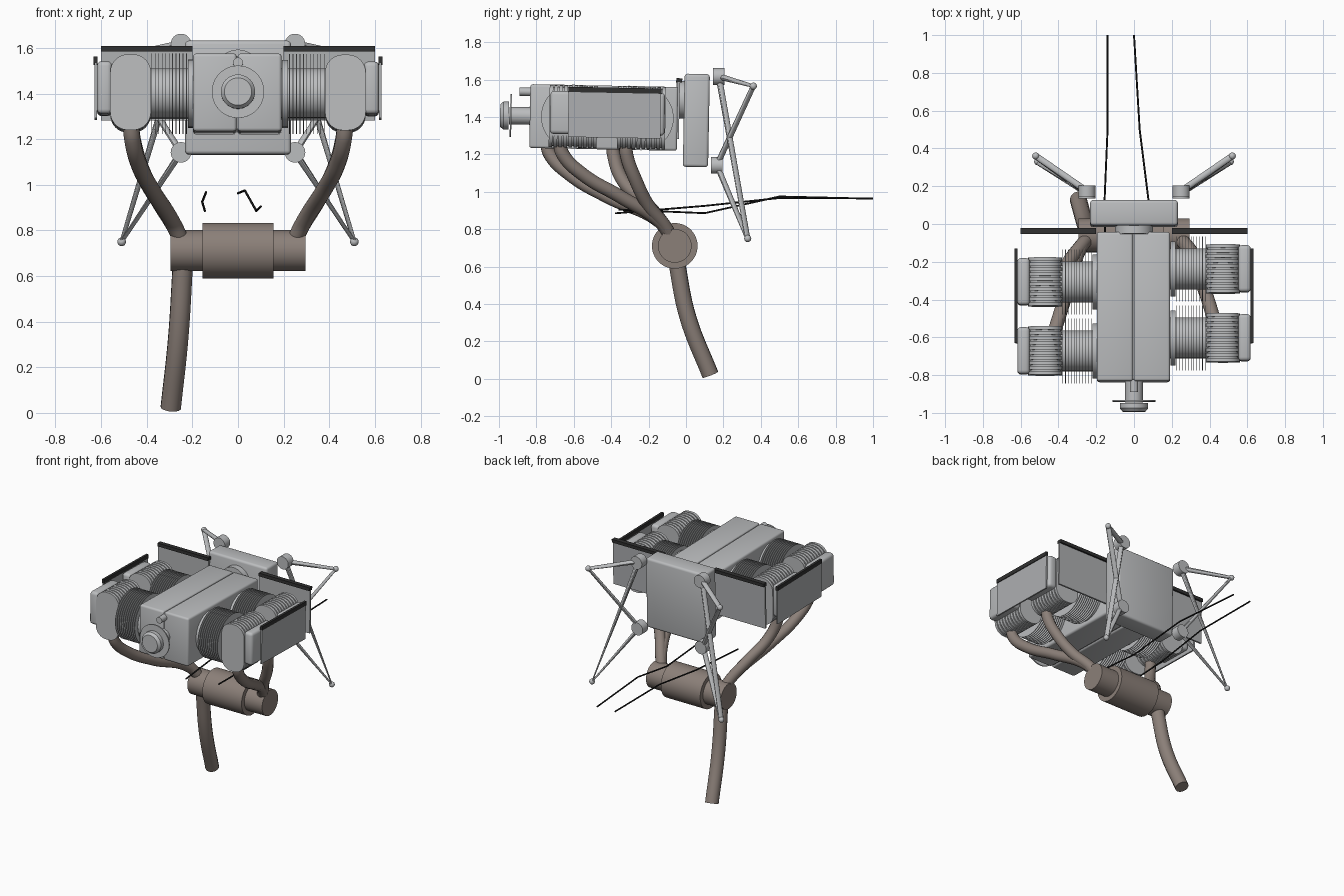
import bpy, bmesh
from math import radians
from mathutils import Matrix, Vector

if "Cube" in bpy.data.objects:
    bpy.data.objects.remove(bpy.data.objects["Cube"], do_unlink=True)


def material(name, rgb):
    m = bpy.data.materials.new(name)
    m.use_nodes = True
    m.diffuse_color = (*rgb, 1)
    m.node_tree.nodes["Principled BSDF"].inputs["Base Color"].default_value = (*rgb, 1)
    return m


METAL = material("light metal", (0.50, 0.51, 0.52))
SHEET = material("baffle sheet", (0.42, 0.43, 0.44))
SEAL = material("dark rubber", (0.03, 0.03, 0.03))
RUST = material("exhaust steel", (0.26, 0.215, 0.19))
CABLE = material("black cable", (0.01, 0.01, 0.01))

# The engine leans slightly nose-up about its centre
PIVOT = Vector((0, -0.44, 1.397))
TILT = Matrix.Translation(PIVOT) @ Matrix.Rotation(radians(-1.1), 4, 'X') @ Matrix.Translation(-PIVOT)
AXIS = {'X': Matrix.Rotation(radians(90), 4, 'Y'),
        'Y': Matrix.Rotation(radians(90), 4, 'X')}


def finish(name, bm, mat, tilt=True):
    me = bpy.data.meshes.new(name)
    bm.to_mesh(me)
    bm.free()
    me.materials.append(mat)
    ob = bpy.data.objects.new(name, me)
    bpy.context.collection.objects.link(ob)
    if tilt:
        ob.matrix_world = TILT
    return ob


def add_box(bm, lo, hi, bevel=0.0, along=None, segs=3):
    """Box between two corners; bevels all edges or only those along one axis."""
    lo, hi = Vector(lo), Vector(hi)
    mat = Matrix.Translation((lo + hi) / 2) @ Matrix.Diagonal((*(hi - lo), 1))
    verts = bmesh.ops.create_cube(bm, size=1, matrix=mat)["verts"]
    if bevel:
        edges = {e for v in verts for e in v.link_edges}
        if along is not None:
            edges = {e for e in edges if abs((e.verts[0].co - e.verts[1].co)[along]) > 1e-5}
        bmesh.ops.bevel(bm, geom=list(edges), offset=bevel, segments=segs, affect='EDGES', profile=0.5)


def box(name, lo, hi, mat, bevel=0.0):
    bm = bmesh.new()
    add_box(bm, lo, hi, bevel)
    return finish(name, bm, mat)


def add_disc(bm, axis, centre, r, length, r2=None, segs=40):
    bmesh.ops.create_cone(bm, cap_ends=True, segments=segs, radius1=r, radius2=r if r2 is None else r2,
                          depth=length, matrix=Matrix.Translation(centre) @ AXIS[axis])


def tube(name, points, r, mat, smooth=True):
    cu = bpy.data.curves.new(name, 'CURVE')
    cu.dimensions = '3D'
    cu.bevel_depth = r
    cu.bevel_resolution = 5
    cu.use_fill_caps = True
    cu.resolution_u = 10
    sp = cu.splines.new('BEZIER')
    sp.bezier_points.add(len(points) - 1)
    for bp, p in zip(sp.bezier_points, points):
        bp.co = p
        bp.handle_left_type = bp.handle_right_type = 'AUTO' if smooth else 'VECTOR'
    if not smooth:
        cu.resolution_u = 1
    cu.materials.append(mat)
    ob = bpy.data.objects.new(name, cu)
    bpy.context.collection.objects.link(ob)
    return ob


ZC = 1.398  # crankshaft height

# Crankcase in two halves
box("crankcase_right", (-0.197, -0.835, 1.227), (-0.006, -0.045, 1.568), METAL, 0.014)
box("crankcase_left", (-0.002, -0.835, 1.227), (0.191, -0.045, 1.568), METAL, 0.014)
box("crankcase_seam", (-0.02, -0.825, 1.237), (0.02, -0.055, 1.558), METAL)

# Propeller shaft, flange and rounded hub
bm = bmesh.new()
add_disc(bm, 'Y', (0, -0.88, ZC), 0.047, 0.13)
add_disc(bm, 'Y', (0, -0.937, ZC), 0.115, 0.008)
add_disc(bm, 'Y', (0, -0.962, ZC), 0.075, 0.028)
add_disc(bm, 'Y', (0, -0.985, ZC), 0.075, 0.018, r2=0.06)
add_disc(bm, 'Y', (0, -0.86, 1.527), 0.022, 0.065, segs=24)
finish("propeller_hub", bm, METAL)

# Four cylinders with fins, heads and valve covers; the banks are staggered
for side, label, centres in ((1, "left", (-0.238, -0.603)), (-1, "right", (-0.307, -0.672))):
    for end, yc in zip(("rear", "front"), centres):
        tag = f"{label}_{end}"
        bm = bmesh.new()
        add_disc(bm, 'X', (side * 0.28, yc, ZC), 0.108, 0.24)
        add_disc(bm, 'X', (side * 0.206, yc, ZC), 0.146, 0.026)
        for i in range(11):
            add_disc(bm, 'X', (side * (0.226 + i * 0.0152), yc, ZC), 0.172, 0.003)
        finish("cylinder_barrel_" + tag, bm, METAL)

        bm = bmesh.new()
        x0, x1 = sorted((side * 0.382, side * 0.56))
        add_box(bm, (x0 + 0.008, yc - 0.125, ZC - 0.157), (x1 - 0.008, yc + 0.125, ZC + 0.157), 0.07, 1, 8)
        for i in range(10):
            y = yc - 0.119 + i * 0.0264
            add_box(bm, (x0, y - 0.0095, ZC - 0.165), (x1, y + 0.0095, ZC + 0.167), 0.078, 1, 8)
        finish("cylinder_head_" + tag, bm, METAL)

        x0, x1 = sorted((side * 0.552, side * 0.618))
        box("valve_cover_" + tag, (x0, yc - 0.124, 1.305), (x1, yc + 0.124, 1.535), METAL, 0.02)

        # Exhaust header sweeping down to the muffler
        if end == "front":
            path = [(0.47, yc - 0.075, 1.27), (0.463, yc - 0.055, 1.2), (0.435, yc + 0.055, 1.09),
                    (0.375, yc + 0.25, 0.975), (0.29, -0.14, 0.84), (0.25, -0.08, 0.76)]
        else:
            path = [(0.47, yc - 0.085, 1.27), (0.462, yc - 0.08, 1.2), (0.42, yc - 0.03, 1.06),
                    (0.345, -0.2, 0.925), (0.28, -0.115, 0.82), (0.25, -0.08, 0.76)]
        tube("exhaust_header_" + tag, [(side * x, y, z) for x, y, z in path], 0.036, RUST)

    # Cooling baffles with rubber seals on top
    x0, x1 = sorted((side * 0.618, side * 0.628))
    box(f"side_baffle_{label}", (x0, -0.63, 1.29), (x1, -0.135, 1.53), SHEET)
    x0, x1 = sorted((side * 0.616, side * 0.633))
    box(f"side_seal_{label}", (x0, -0.632, 1.53), (x1, -0.133, 1.558), SEAL)
    x0, x1 = sorted((side * 0.2, side * 0.6))
    box(f"rear_baffle_{label}", (x0, -0.048, 1.29), (x1, -0.036, 1.595), SHEET)
    box(f"rear_seal_{label}", (x0, -0.056, 1.592), (x1, -0.024, 1.615), SEAL)

    # Mount bushings and the tubular frame joining them
    top, low = Vector((side * 0.25, 0.175, 1.617)), Vector((side * 0.25, 0.165, 1.142))
    bm = bmesh.new()
    for p in (top, low):
        add_disc(bm, 'Y', p, 0.045, 0.06, segs=32)
    finish(f"mount_bushings_{label}", bm, METAL, tilt=False)
    outer, foot = Vector((side * 0.52, 0.36, 1.565)), Vector((side * 0.51, 0.33, 0.75))
    tube(f"mount_frame_{label}", [top, outer, low, foot, top], 0.017, METAL, smooth=False)
    for part, p in (("upper", outer), ("lower", foot)):
        bm = bmesh.new()
        bmesh.ops.create_uvsphere(bm, u_segments=16, v_segments=10, radius=0.019, matrix=Matrix.Translation(p))
        finish(f"mount_joint_{part}_{label}", bm, METAL, tilt=False)

# Accessory housing behind the crankcase
box("accessory_housing", (-0.232, -0.012, 1.142), (0.232, 0.123, 1.64), METAL, 0.016)
bm = bmesh.new()
add_disc(bm, 'Y', (0, -0.03, 1.5), 0.1, 0.05)
finish("accessory_coupling", bm, METAL)

# Muffler and tail pipe
bm = bmesh.new()
add_disc(bm, 'X', (0, -0.06, 0.711), 0.122, 0.31, segs=48)
add_disc(bm, 'X', (0, -0.06, 0.711), 0.09, 0.59, segs=48)
finish("muffler", bm, RUST, tilt=False)
tube("tail_pipe", [(-0.24, -0.06, 0.7), (-0.245, -0.045, 0.6), (-0.262, 0.01, 0.33), (-0.295, 0.13, 0.022)],
     0.045, RUST)

# Control cables running aft
tube("control_cable_right", [(-0.14, 1, 0.965), (-0.14, 0.5, 0.967), (-0.157, 0.1, 0.925), (-0.145, -0.38, 0.885)],
     0.005, CABLE, smooth=False)
tube("control_cable_left", [(0, 1, 0.963), (0.03, 0.5, 0.975), (0.08, 0.1, 0.886), (0.1, -0.36, 0.905)],
     0.005, CABLE, smooth=False)

# Convert tubes to meshes and smooth everything by angle
bpy.ops.object.select_all(action='DESELECT')
for ob in bpy.context.scene.objects:
    if ob.type == 'CURVE':
        ob.select_set(True)
        bpy.context.view_layer.objects.active = ob
bpy.ops.object.convert(target='MESH')
for ob in bpy.context.scene.objects:
    if ob.type == 'MESH':
        ob.select_set(True)
        bpy.context.view_layer.objects.active = ob
bpy.ops.object.shade_smooth_by_angle(angle=radians(32))
